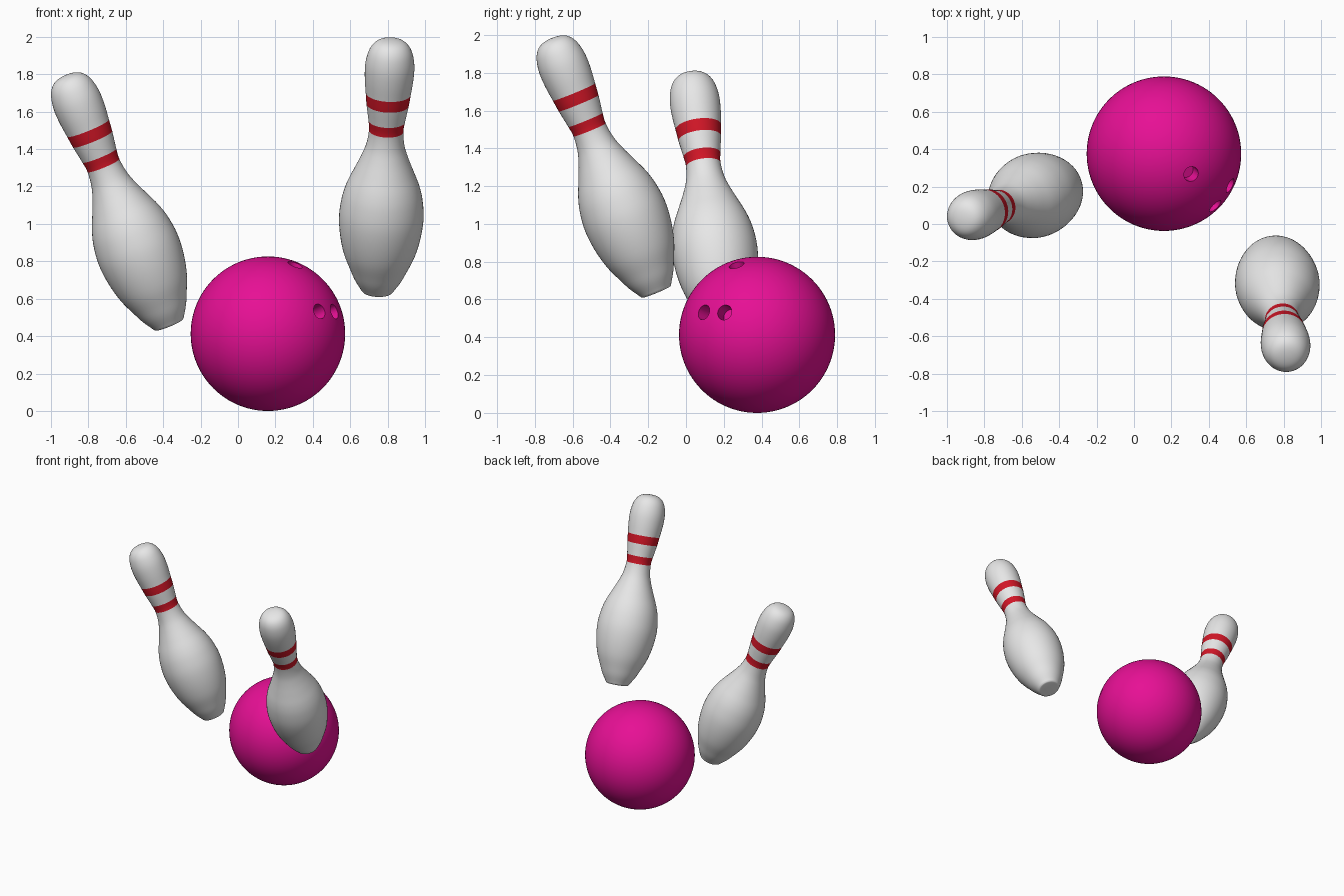
import bpy, bmesh, math
from mathutils import Vector

if "Cube" in bpy.data.objects:
    bpy.data.objects.remove(bpy.data.objects["Cube"])


def material(name, rgb):
    m = bpy.data.materials.new(name)
    m.diffuse_color = (*rgb, 1)
    m.use_nodes = True
    m.node_tree.nodes["Principled BSDF"].inputs["Base Color"].default_value = m.diffuse_color
    return m


WHITE = material("pin_white", (0.8, 0.8, 0.8))
RED = material("stripe_red", (0.64, 0.008, 0.02))
PINK = material("ball_pink", (0.8, 0.005, 0.3))

# Pin profile: (radius, distance along the axis from the base)
PROFILE = [(0.0, 0.0), (0.068, 0.0), (0.084, 0.006), (0.095, 0.022), (0.125, 0.07),
           (0.151, 0.125), (0.191, 0.22), (0.217, 0.33), (0.226, 0.44), (0.215, 0.54),
           (0.193, 0.62), (0.159, 0.70), (0.125, 0.78), (0.102, 0.85), (0.092, 0.93),
           (0.098, 0.988), (0.1135, 1.083), (0.121, 1.148), (0.130, 1.23), (0.132, 1.30),
           (0.125, 1.355), (0.110, 1.40), (0.085, 1.433), (0.050, 1.451), (0.0, 1.457)]
STRIPES = [(0.93, 0.988), (1.083, 1.148)]
SIDES, STEPS = 56, 4


def smooth_profile(pts):
    """Catmull-Rom curve through the points; the flat base stays straight."""
    p = [Vector(q) for q in pts]
    ext = p[1:] + [Vector((-p[-2].x, p[-2].y))]
    out = [p[0], p[1]]
    for i in range(1, len(p) - 1):
        a, b, c, d = p[i - 1] if i > 1 else p[0], p[i], p[i + 1], ext[i + 1]
        for k in range(1, STEPS + 1):
            t = k / STEPS
            out.append(0.5 * (2 * b + (c - a) * t + (2 * a - 5 * b + 4 * c - d) * t * t
                              + (3 * b - a - 3 * c + d) * t ** 3))
    return out


def finish(obj, angle):
    bpy.ops.object.select_all(action='DESELECT')
    obj.select_set(True)
    bpy.context.view_layer.objects.active = obj
    bpy.ops.object.shade_smooth_by_angle(angle=math.radians(angle))


def make_pin(name, base, axis):
    bm = bmesh.new()
    vs = [bm.verts.new((q.x, 0, q.y)) for q in smooth_profile(PROFILE)]
    es = [bm.edges.new(pair) for pair in zip(vs, vs[1:])]
    bmesh.ops.spin(bm, geom=vs + es, cent=(0, 0, 0), axis=(0, 0, 1),
                   angle=2 * math.pi, steps=SIDES)
    bmesh.ops.remove_doubles(bm, verts=bm.verts, dist=0.0003)
    bmesh.ops.recalc_face_normals(bm, faces=bm.faces)
    # red stripes by height on the neck
    for f in bm.faces:
        h = f.calc_center_median().z
        f.material_index = int(any(lo < h < hi for lo, hi in STRIPES))
    me = bpy.data.meshes.new(name)
    bm.to_mesh(me)
    bm.free()
    me.materials.append(WHITE)
    me.materials.append(RED)
    obj = bpy.data.objects.new(name, me)
    bpy.context.collection.objects.link(obj)
    obj.location = base
    obj.rotation_mode = 'QUATERNION'
    obj.rotation_quaternion = Vector((0, 0, 1)).rotation_difference(Vector(axis))
    finish(obj, 40)


# Two tumbling pins
make_pin("right_pin", (0.744, -0.156, 0.638), (0.056, -0.412, 1))
make_pin("left_pin", (-0.367, 0.206, 0.459), (-0.413, -0.134, 1))

# Ball
R = 0.413
CENTRE = Vector((0.160, 0.376, R))
bpy.ops.mesh.primitive_uv_sphere_add(segments=96, ring_count=48, radius=R, location=CENTRE)
ball = bpy.context.object
ball.name = "bowling_ball"
ball.data.materials.append(PINK)

# Thumb hole and two finger holes
DEPTH = 0.08
for i, d in enumerate([(0.146, -0.109, 0.37), (0.279, -0.286, 0.121), (0.362, -0.175, 0.121)]):
    n = Vector(d).normalized()
    bpy.ops.mesh.primitive_cylinder_add(vertices=32, radius=0.041, depth=2 * DEPTH,
                                        location=CENTRE + n * R)
    cutter = bpy.context.object
    cutter.name = f"hole_cutter_{i + 1}"
    cutter.rotation_mode = 'QUATERNION'
    cutter.rotation_quaternion = Vector((0, 0, 1)).rotation_difference(n)
    cutter.data.materials.append(PINK)
    cutter.hide_render = True
    mod = ball.modifiers.new(f"hole_{i + 1}", 'BOOLEAN')
    mod.operation, mod.solver, mod.object = 'DIFFERENCE', 'EXACT', cutter
    bpy.context.view_layer.objects.active = ball
    bpy.ops.object.modifier_apply(modifier=mod.name)
    bpy.data.objects.remove(cutter)
finish(ball, 30)
